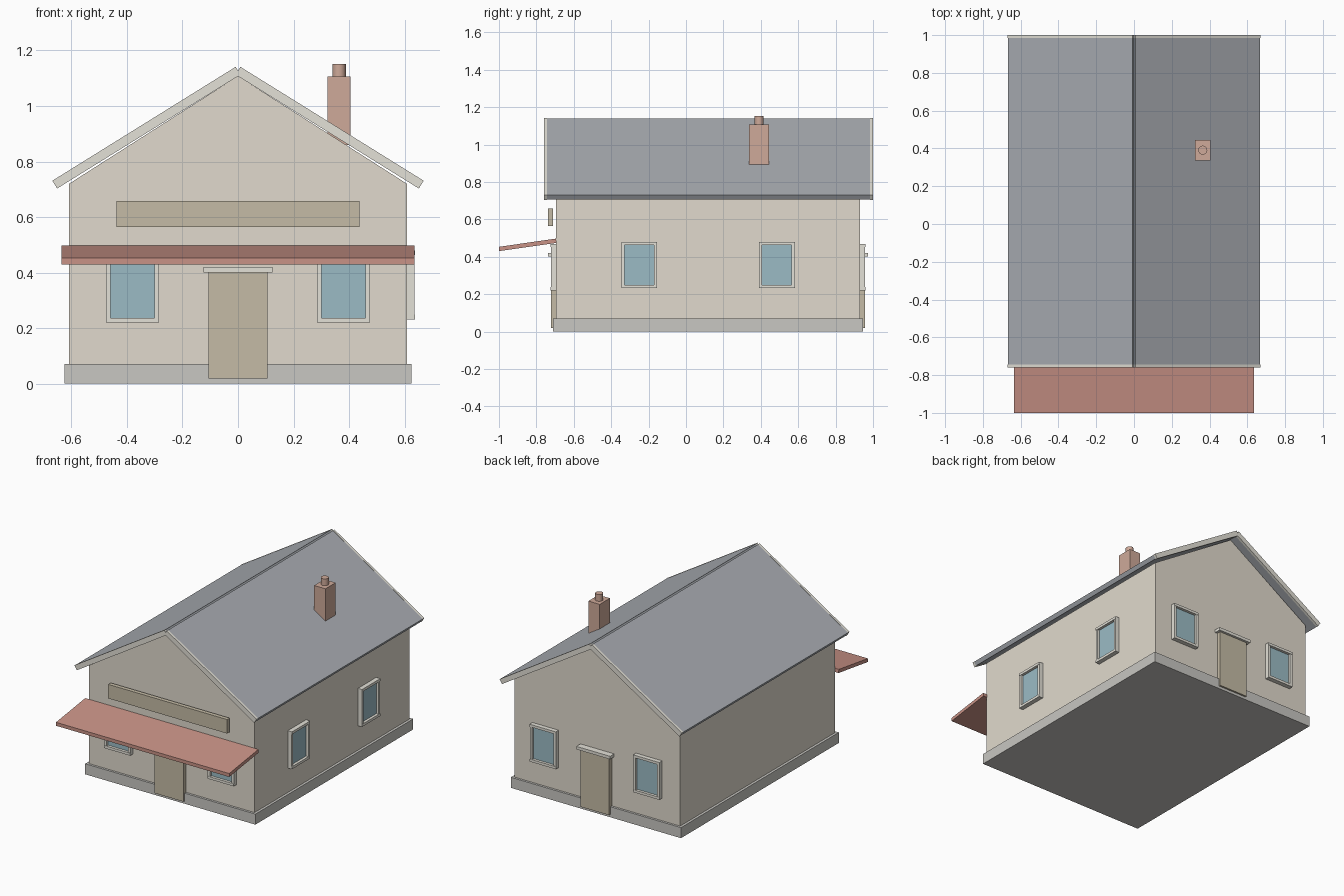
import bpy, bmesh, math
from mathutils import Matrix, Vector

if "Cube" in bpy.data.objects:
    bpy.data.objects.remove(bpy.data.objects["Cube"])


def material(name, rgb):
    m = bpy.data.materials.new(name)
    m.diffuse_color = (*rgb, 1)
    m.use_nodes = True
    m.node_tree.nodes["Principled BSDF"].inputs["Base Color"].default_value = m.diffuse_color
    return m


WALL = material("render_cream", (0.75, 0.70, 0.61))
STONE = material("plinth_grey", (0.58, 0.57, 0.54))
TRIM = material("trim_pale", (0.77, 0.75, 0.68))
SLATE = material("slate", (0.40, 0.42, 0.45))
WOOD = material("wood", (0.56, 0.50, 0.38))
RED = material("awning_red", (0.58, 0.29, 0.24))
BRICK = material("brick", (0.62, 0.40, 0.32))
GLASS = material("glass", (0.33, 0.50, 0.56))


def finish(name, bm, mat, matrix=Matrix()):
    bmesh.ops.recalc_face_normals(bm, faces=bm.faces)
    me = bpy.data.meshes.new(name)
    bm.to_mesh(me)
    bm.free()
    me.transform(matrix)
    me.materials.append(mat)
    ob = bpy.data.objects.new(name, me)
    bpy.context.collection.objects.link(ob)
    return ob


def boxes(name, mat, ranges, matrix=Matrix()):
    """One object from boxes, each given as (x0, x1, y0, y1, z0, z1)."""
    bm = bmesh.new()
    for x0, x1, y0, y1, z0, z1 in ranges:
        m = Matrix.Translation(((x0 + x1) / 2, (y0 + y1) / 2, (z0 + z1) / 2)) \
            @ Matrix.Diagonal((x1 - x0, y1 - y0, z1 - z0, 1))
        bmesh.ops.create_cube(bm, size=1, matrix=m)
    return finish(name, bm, mat, matrix)


def prism(name, mat, profile, axis, a, b):
    """Extrude a 2D profile along x (profile = y,z) or y (profile = x,z)."""
    bm = bmesh.new()
    pts = [(a, p, q) if axis == "x" else (p, a, q) for p, q in profile]
    face = bm.faces.new([bm.verts.new(p) for p in pts])
    ext = bmesh.ops.extrude_face_region(bm, geom=[face])
    move = Vector((b - a, 0, 0) if axis == "x" else (0, b - a, 0))
    bmesh.ops.translate(bm, vec=move, verts=[v for v in ext["geom"] if isinstance(v, bmesh.types.BMVert)])
    return finish(name, bm, mat)


FRONT, BACK = -0.695, 0.93

# Plinth and gabled walls
boxes("plinth", STONE, [(-0.625, 0.625, -0.71, 0.945, 0, 0.07)])
prism("walls", WALL, [(-0.608, 0.05), (0.608, 0.05), (0.608, 0.72), (0, 1.108), (-0.608, 0.72)],
      "y", FRONT, BACK)

# Roof slabs with pale bargeboards at both gables
pitch = math.atan2(0.41, 0.66)
length = math.hypot(0.41, 0.66)
for side, label in ((1, "right"), (-1, "left")):
    def slab(t, lift=0.0):
        c, s = math.cos(pitch), math.sin(pitch)
        top = [(0.008 + s * lift, 1.14 + c * lift),
               (0.008 + c * length + s * lift, 1.14 - s * length + c * lift)]
        low = [(x - s * t, z - c * t) for x, z in reversed(top)]
        return [(side * x, z) for x, z in top + low]
    prism(f"roof_{label}", SLATE, slab(0.028), "y", -0.744, 0.984)
    for end, y0, y1 in (("front", -0.76, -0.744), ("back", 0.984, 1.0)):
        prism(f"bargeboard_{end}_{label}", TRIM, slab(0.033, 0.001), "y", y0, y1)

# Chimney and pot
boxes("chimney", BRICK, [(0.323, 0.406, 0.337, 0.444, 0.86, 1.107)])
bm = bmesh.new()
bmesh.ops.create_cone(bm, cap_ends=True, segments=16, radius1=0.024, radius2=0.024, depth=0.053,
                      matrix=Matrix.Translation((0.364, 0.391, 1.1255)))
pot = finish("chimney_pot", bm, BRICK)
bpy.context.view_layer.objects.active = pot
pot.select_set(True)
bpy.ops.object.shade_smooth_by_angle()

# Sloping awning and blank fascia board on the front
prism("awning", RED, [(-1.0, 0.43), (-0.692, 0.474), (-0.695, 0.497), (-1.0, 0.453)], "x", -0.636, 0.636)
boxes("fascia_board", WOOD, [(-0.437, 0.437, -0.738, -0.711, 0.565, 0.658)])


def place(x, y, z, angle):
    return Matrix.Translation((x, y, z)) @ Matrix.Rotation(angle, 4, "Z")


def window(name, x, y, z, angle):
    """Framed window whose outside faces local -y; z is its centre height."""
    m = place(x, y, z, angle)
    w, h, b = 0.096, 0.124, 0.017
    boxes(name + "_frame", TRIM, [
        (-w, -w + b, -0.028, 0.005, -h, h), (w - b, w, -0.028, 0.005, -h, h),
        (-w, w, -0.030, 0.005, -h, -h + b), (-w, w, -0.030, 0.005, h - b, h)], m)
    boxes(name + "_glass", GLASS, [(-w + b, w - b, -0.012, 0.005, -h + b, h - b)], m)


def door(name, y, angle):
    m = place(0, y, 0, angle)
    boxes(name, WOOD, [(-0.106, 0.106, -0.027, 0.005, 0.018, 0.40)], m)
    boxes(name + "_hood", TRIM, [(-0.124, 0.124, -0.043, 0.005, 0.40, 0.42)], m)


# Doors and windows: front, back and right side
for label, y, angle in (("front", FRONT, 0), ("back", BACK, math.pi)):
    door(label + "_door", y, angle)
    for i, x in enumerate((-0.38, 0.38)):
        window(f"{label}_window_{i + 1}", x, y, 0.344, angle)
for i, y in enumerate((-0.25, 0.486)):
    window(f"side_window_{i + 1}", 0.608, y, 0.356, math.pi / 2)
